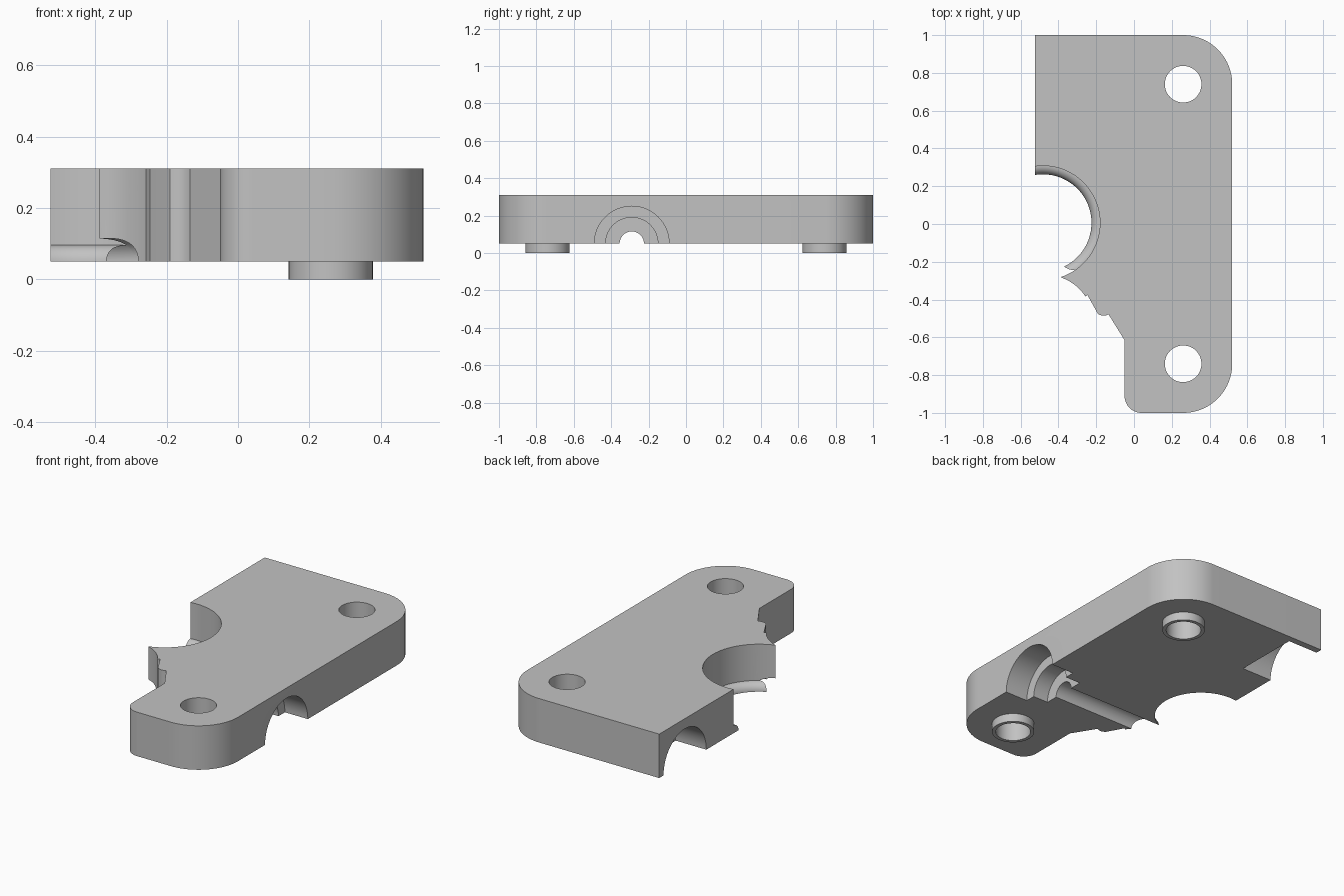
import bpy, bmesh, math
from mathutils import Matrix

if "Cube" in bpy.data.objects:
    bpy.data.objects.remove(bpy.data.objects["Cube"])

BASE, TOP = 0.05, 0.31
LEFT_X = -0.525

grey = bpy.data.materials.new("plain grey")
grey.use_nodes = True
colour = (0.54, 0.54, 0.54, 1)
grey.diffuse_color = colour
grey.node_tree.nodes["Principled BSDF"].inputs["Base Color"].default_value = colour


def arc(cx, cy, r, start, end, steps=16):
    angles = [math.radians(start + (end - start) * i / steps) for i in range(steps + 1)]
    return [(cx + r * math.cos(a), cy + r * math.sin(a)) for a in angles]


def finish(name, bm):
    bmesh.ops.recalc_face_normals(bm, faces=bm.faces)
    if bm.calc_volume(signed=True) < 0:
        bmesh.ops.reverse_faces(bm, faces=bm.faces)
    mesh = bpy.data.meshes.new(name)
    bm.to_mesh(mesh)
    bm.free()
    obj = bpy.data.objects.new(name, mesh)
    bpy.context.collection.objects.link(obj)
    mesh.materials.append(grey)
    return obj


def prism(name, outline, z0, z1):
    """Closed upright prism over an outline."""
    bm = bmesh.new()
    low = [bm.verts.new((x, y, z0)) for x, y in outline]
    high = [bm.verts.new((x, y, z1)) for x, y in outline]
    bm.faces.new(low[::-1])
    bm.faces.new(high)
    for i in range(len(low)):
        bm.faces.new((low[i - 1], low[i], high[i], high[i - 1]))
    return finish(name, bm)


def rod(name, r, y, x0, x1):
    """Cylinder along x, centred on the underside of the plate."""
    bm = bmesh.new()
    place = Matrix.Translation(((x0 + x1) / 2, y, BASE)) @ Matrix.Rotation(math.pi / 2, 4, 'Y')
    bmesh.ops.create_cone(bm, cap_ends=True, segments=64, radius1=r, radius2=r,
                          depth=x1 - x0, matrix=place)
    return finish(name, bm)


def cut(obj, cutter):
    cutter.hide_render = True
    mod = obj.modifiers.new("cut", 'BOOLEAN')
    mod.operation, mod.solver, mod.object = 'DIFFERENCE', 'EXACT', cutter
    bpy.context.view_layer.objects.active = obj
    bpy.ops.object.modifier_apply(modifier=mod.name)
    bpy.data.objects.remove(cutter)


def smooth(obj):
    bpy.ops.object.select_all(action='DESELECT')
    obj.select_set(True)
    bpy.context.view_layer.objects.active = obj
    bpy.ops.object.shade_smooth_by_angle(angle=math.radians(30))


# Plate outline: large round bite, broken edge, narrow foot, rounded corners
BITE_X, BITE_Y, BITE_R = -0.482, 0.006, 0.302
outline = [(LEFT_X, 1)]
outline += arc(BITE_X, BITE_Y, BITE_R, 98.2, -72, 40)
outline += arc(-0.467, -0.52, 0.25, 69, 33)
outline += [(-0.247, -0.375), (-0.2, -0.46), (-0.19, -0.477), (-0.17, -0.485),
            (-0.15, -0.485), (-0.135, -0.478), (-0.05, -0.615)]
outline += arc(0.04, -0.91, 0.09, 180, 270)
outline += arc(0.26, -0.74, 0.26, 270, 360, 24)
outline += arc(0.26, 0.74, 0.26, 0, 90, 24)
plate = prism("plate", outline, BASE, TOP)

# Screw holes and the short bosses beneath them
SCREW_X, SCREW_R = 0.26, 0.097
bosses = []
for side, y in (("back", 0.74), ("front", -0.74)):
    circle = arc(SCREW_X, y, SCREW_R, 0, 360, 48)[:-1]
    cut(plate, prism("screw_cutter", circle, -0.1, 0.5))
    rim = arc(SCREW_X, y, 0.118, 0, 360, 48)[:-1]
    boss = prism(side + "_boss", rim, 0, BASE)
    cut(boss, prism("screw_cutter", circle, -0.1, 0.5))
    bosses.append(boss)

# Stepped shaft channel on the underside, and a blind pocket in the other side
SHAFT_Y = -0.29
cut(plate, rod("shaft_cutter", 0.065, SHAFT_Y, -0.7, 0.7))
cut(plate, rod("seat_cutter", 0.14, SHAFT_Y, 0.27, 0.7))
cut(plate, rod("bearing_cutter", 0.2, SHAFT_Y, 0.37, 0.7))
cut(plate, rod("pocket_cutter", 0.2, 0.76, -0.7, -0.325))

# Rounded lip around the foot of the large bite
LIP = 0.046
bm = bmesh.new()
ring_x = BITE_X + BITE_R + 0.001
profile = arc(ring_x, BASE, LIP, 180, 90, 10) + [(ring_x, BASE)]
verts = [bm.verts.new((x, BITE_Y, z)) for x, z in profile]
face = bm.faces.new(verts)
centre = (BITE_X, BITE_Y, 0)
bmesh.ops.rotate(bm, verts=verts, cent=centre,
                 matrix=Matrix.Rotation(math.radians(-70), 3, 'Z'))
bmesh.ops.spin(bm, geom=[face] + face.edges[:] + verts, cent=centre,
               axis=(0, 0, 1), angle=math.radians(180), steps=48)
# Close both ends of the swept lip
bmesh.ops.holes_fill(bm, edges=[e for e in bm.edges if e.is_boundary], sides=0)
lip = finish("bite_lip", bm)
cut(lip, rod("shaft_cutter", 0.065, SHAFT_Y, -0.7, 0.7))
side_box = [(-1, -1), (LEFT_X, -1), (LEFT_X, 1), (-1, 1)]
cut(lip, prism("side_cutter", side_box, -0.1, 0.5))

for obj in [plate, lip] + bosses:
    smooth(obj)
